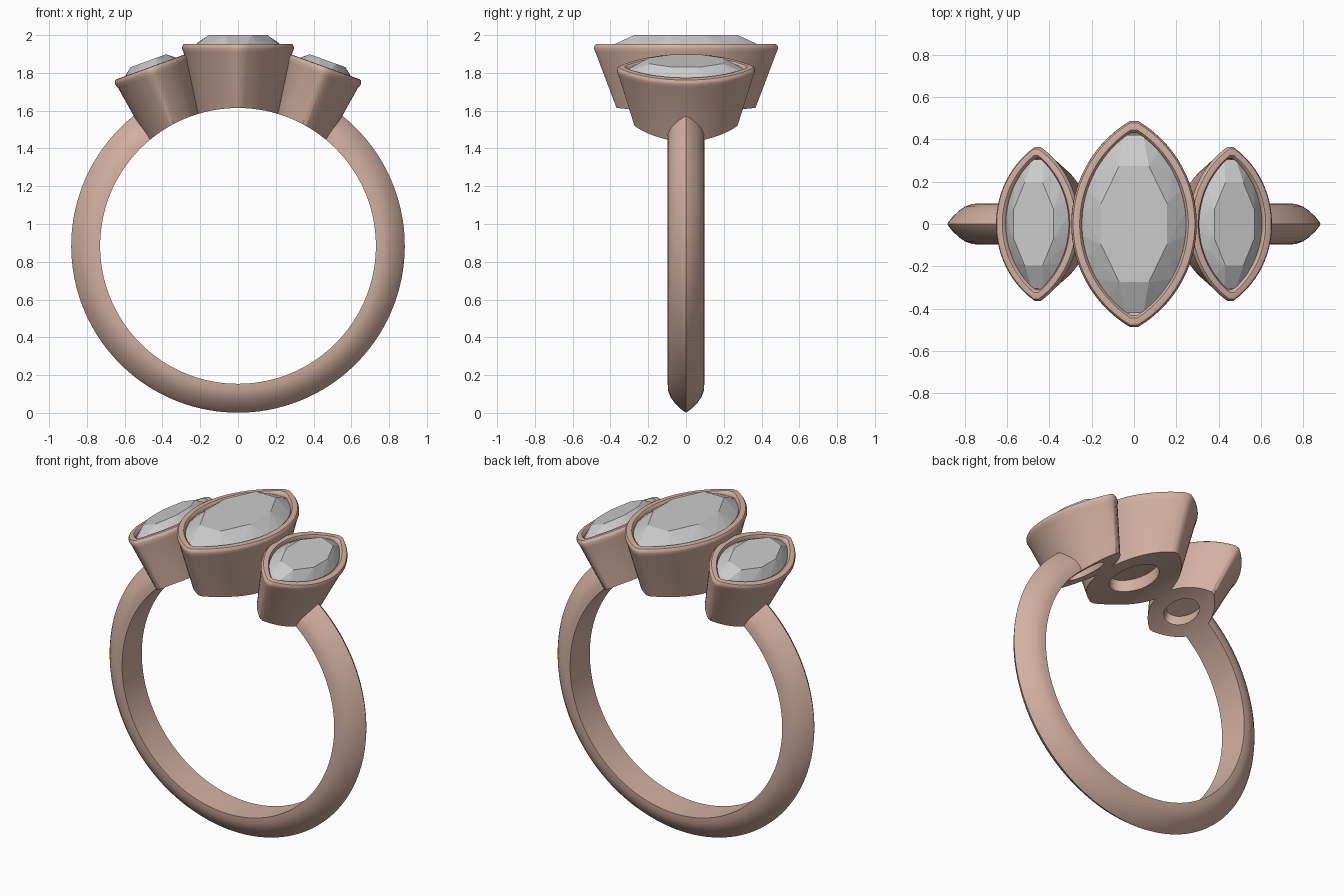
import bpy, bmesh, math
from mathutils import Matrix, Vector

if "Cube" in bpy.data.objects:
    bpy.data.objects.remove(bpy.data.objects["Cube"])

CZ, R_IN = 0.884, 0.73          # finger hole centre height and radius
metal = bpy.data.materials.new("rose_metal")
metal.diffuse_color = (0.66, 0.44, 0.36, 1)
metal.use_nodes = True
metal.node_tree.nodes["Principled BSDF"].inputs["Base Color"].default_value = metal.diffuse_color


def finish(name, bm, mat=None, matrix=None):
    bmesh.ops.recalc_face_normals(bm, faces=bm.faces)
    me = bpy.data.meshes.new(name)
    bm.to_mesh(me)
    bm.free()
    ob = bpy.data.objects.new(name, me)
    bpy.context.collection.objects.link(ob)
    if matrix:
        me.transform(matrix)
    if mat:
        me.materials.append(mat)
    return ob


def activate(ob):
    bpy.ops.object.select_all(action='DESELECT')
    ob.select_set(True)
    bpy.context.view_layer.objects.active = ob


def smooth(ob, deg=35):
    activate(ob)
    bpy.ops.object.shade_smooth_by_angle(angle=math.radians(deg))


def outline(a, b, z, n=28, oval=False):
    """Pointed-oval ring: half length a along y, half width b along x."""
    pts = []
    rad = (a * a + b * b) / (2 * b)
    half = math.asin(min(1, a / rad))
    for side in (1, -1):
        for i in range(n):
            t = -1 + 2 * (i + 0.5) / n
            if oval:
                x, y = b * math.cos(t * math.pi / 2), a * math.sin(t * math.pi / 2)
            else:
                x, y = b - rad + rad * math.cos(t * half), rad * math.sin(t * half)
            pts.append(Vector((side * x, side * y, z)))
    return pts


def loft(rings):
    bm = bmesh.new()
    vs = [[bm.verts.new(p) for p in r] for r in rings]
    for r0, r1 in zip(vs, vs[1:]):
        for i in range(len(r0)):
            j = (i + 1) % len(r0)
            bm.faces.new((r0[i], r0[j], r1[j], r1[i]))
    bm.faces.new(vs[0])
    bm.faces.new(vs[-1])
    return bm


# Band: pointed-arch section swept round, open at the top where the settings sit
half = [(R_IN, .097), (.765, .095), (.80, .082), (.83, .061), (.86, .032), (.876, .011)]
section = half + [(.883, 0)] + [(r, -y) for r, y in reversed(half)]
steps, start = 112, math.radians(37)
rings = []
for k in range(steps + 1):
    ang = start + (2 * math.pi - 2 * start) * k / steps
    rings.append([Vector((r * math.sin(ang), y, CZ + r * math.cos(ang))) for r, y in section])
smooth(finish("band", loft(rings), metal), 40)

# Finger-shaped cutter for the undersides of the settings
bpy.ops.mesh.primitive_cylinder_add(vertices=160, radius=R_IN, depth=2,
                                    location=(0, 0, CZ), rotation=(math.pi / 2, 0, 0))
cutter = bpy.context.object
cutter.name = "finger_cutter"
cutter.hide_render = True


def setting(prefix, a, b, wall, taper, matrix):
    """Tapered bezel cup with rounded rim and a facetted stone in it."""
    ga, gb = a - wall - .005, b - wall            # stone half sizes
    ha, hb = a * .36, b * .36                     # opening underneath
    rings = [
        outline(ha, hb, -.27, oval=True), outline(ha, hb, -.5, oval=True),
        outline(a * taper, b * taper, -.5),
        outline(a - .008, b - .008, -.045), outline(a, b, -.025),
        outline(a - .002, b - .002, -.012), outline(a - .010, b - .009, -.002),
        outline(a - .02, b - .018, 0), outline(ga + .014, gb + .012, 0),
        outline(ga + .005, gb + .004, -.008), outline(ga, gb, -.025),
        outline(ga, gb, -.06), outline(ga * .5, gb * .5, -.2)]
    cup = finish(prefix + "_bezel", loft(rings), metal, matrix)
    mod = cup.modifiers.new("finger", 'BOOLEAN')
    mod.object, mod.operation, mod.solver = cutter, 'DIFFERENCE', 'EXACT'
    activate(cup)
    bpy.ops.object.modifier_apply(modifier=mod.name)
    smooth(cup, 35)

    # Stone: convex hull of girdle, crown, table and pavilion points
    k = a / .5
    bm = bmesh.new()
    pts = outline(ga + .012, gb + .004, -.022, 10) + outline(ga + .012, gb + .004, -.03, 10)
    pts += outline(ga * .9, gb * .86, .008 * k, 5)
    pts += outline(ga * .78, gb * .68, .046 * k, 4)
    pts += outline(ga * .4, gb * .4, -.12 * k, 4) + [Vector((0, 0, -.17 * k))]
    for p in pts:
        bm.verts.new(p)
    res = bmesh.ops.convex_hull(bm, input=bm.verts)
    loose = {g for g in res["geom_interior"] + res["geom_unused"]
             if isinstance(g, bmesh.types.BMVert)}
    bmesh.ops.delete(bm, geom=list(loose), context='VERTS')
    bmesh.ops.dissolve_limit(bm, angle_limit=.01, verts=bm.verts, edges=bm.edges)
    finish(prefix + "_stone", bm, None, matrix)


# Centre setting and two tilted side settings
setting("centre", .498, .297, .052, .63, Matrix.Translation((0, 0, 1.954)))
for s, name in ((1, "right"), (-1, "left")):
    setting(name, .373, .208, .050, .61,
            Matrix.Translation((s * .463, 0, 1.832)) @ Matrix.Rotation(s * math.radians(20), 4, 'Y'))

bpy.data.objects.remove(cutter)
